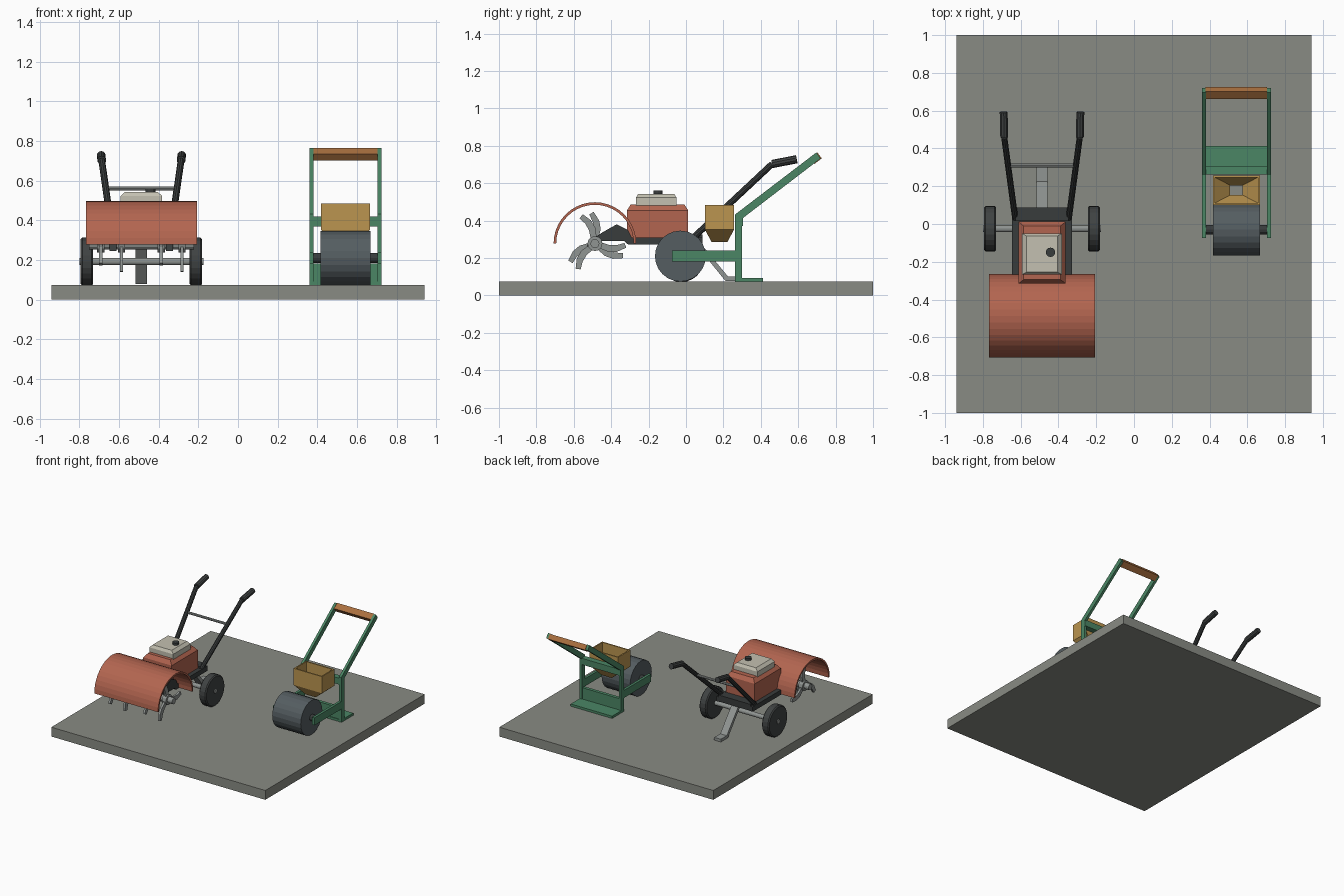
import bpy, bmesh
from math import sin, cos, pi, radians
from mathutils import Vector, Matrix

if "Cube" in bpy.data.objects:
    bpy.data.objects.remove(bpy.data.objects["Cube"])

MATS = {}
COLOURS = {
    "slab": (0.25, 0.26, 0.23), "red": (0.45, 0.13, 0.08), "dark": (0.04, 0.045, 0.045),
    "rubber": (0.05, 0.055, 0.055), "steel": (0.28, 0.3, 0.29), "cream": (0.55, 0.53, 0.44),
    "green": (0.07, 0.24, 0.13), "tan": (0.5, 0.3, 0.08), "wood": (0.4, 0.16, 0.05),
    "iron": (0.09, 0.11, 0.12),
}


def finish(name, bm, colour, smooth=False):
    bmesh.ops.recalc_face_normals(bm, faces=bm.faces)
    me = bpy.data.meshes.new(name)
    bm.to_mesh(me)
    bm.free()
    ob = bpy.data.objects.new(name, me)
    bpy.context.collection.objects.link(ob)
    if colour not in MATS:
        MATS[colour] = bpy.data.materials.new(colour)
        MATS[colour].diffuse_color = (*COLOURS[colour], 1)
    me.materials.append(MATS[colour])
    return ob


def box(name, x, y, z, colour):
    return prism(name, [(y[0], z[0]), (y[1], z[0]), (y[1], z[1]), (y[0], z[1])], x[0], x[1], colour)


def prism(name, pts, x0, x1, colour):
    """Side profile of (y, z) points extruded along x."""
    bm = bmesh.new()
    f = bm.faces.new([bm.verts.new((x0, y, z)) for y, z in pts])
    ext = bmesh.ops.extrude_face_region(bm, geom=[f])["geom"]
    bmesh.ops.translate(bm, vec=(x1 - x0, 0, 0), verts=[v for v in ext if isinstance(v, bmesh.types.BMVert)])
    return finish(name, bm, colour)


def rod(name, a, b, r, colour, sides=12, bevel=0):
    a, b = Vector(a), Vector(b)
    bm = bmesh.new()
    bmesh.ops.create_cone(bm, cap_ends=True, segments=sides, radius1=r, radius2=r, depth=(b - a).length)
    if bevel:
        rim = [e for e in bm.edges if abs(e.verts[0].co.z - e.verts[1].co.z) < 1e-5]
        bmesh.ops.bevel(bm, geom=rim, offset=bevel, segments=1, affect='EDGES')
    rot = (b - a).to_track_quat('Z', 'Y').to_matrix().to_4x4()
    bm.transform(Matrix.Translation((a + b) / 2) @ rot)
    return finish(name, bm, colour)


def loft(name, rings, colour, caps=(True, True)):
    """Stacked rectangles given as (x0, x1, y0, y1, z)."""
    bm = bmesh.new()
    loops = [[bm.verts.new(p) for p in ((a, c, z), (b, c, z), (b, d, z), (a, d, z))] for a, b, c, d, z in rings]
    for lo, hi in zip(loops, loops[1:]):
        for i in range(4):
            j = (i + 1) % 4
            bm.faces.new((lo[i], lo[j], hi[j], hi[i]))
    if caps[0]:
        bm.faces.new(loops[0])
    if caps[1]:
        bm.faces.new(loops[-1])
    return finish(name, bm, colour)


# Ground slab
box("ground_slab", (-0.94, 0.94), (-1, 1), (0, 0.074), "slab")

# ---- Tiller ----
T = -0.487
TY, TZ = -0.487, 0.277

# Arched hood over the tines
arc = [(i * pi / 20) for i in range(21)]
hood = [(TY + 0.221 * cos(a), TZ + 0.221 * sin(a)) for a in arc]
hood += [(TY + 0.207 * cos(a), TZ + 0.207 * sin(a)) for a in reversed(arc)]
prism("tine_hood", hood, T - 0.28, T + 0.28, "red")

# Tine shaft with four rotors of three curved blades
rod("tine_shaft", (T - 0.265, TY, TZ), (T + 0.265, TY, TZ), 0.024, "steel")
blade = [(0.02, -0.016), (0.08, -0.024), (0.125, -0.012), (0.168, 0.022),
         (0.152, 0.044), (0.115, 0.022), (0.075, 0.012), (0.02, 0.016)]
for k, dx in enumerate((-0.205, -0.1, 0.1, 0.205)):
    rod("rotor_hub", (T + dx - 0.018, TY, TZ), (T + dx + 0.018, TY, TZ), 0.04, "steel")
    for n in range(3):
        a = radians(105 + 120 * n - (20 if k % 2 == 0 else 0))
        pts = [(TY + u * cos(a) - v * sin(a), TZ + u * sin(a) + v * cos(a)) for u, v in blade]
        prism("tine_blade", pts, T + dx - 0.008, T + dx + 0.008, "steel")

# Chassis rails, rear plate and engine bed
rail = [(-0.54, 0.245), (-0.515, 0.29), (-0.45, 0.335), (-0.37, 0.38), (-0.31, 0.35), (-0.29, 0.31),
        (0.087, 0.31), (0.087, 0.272), (-0.31, 0.272), (-0.33, 0.29), (-0.46, 0.29)]
for s in (-1, 1):
    x = sorted((T + s * 0.125, T + s * 0.16))
    prism("chassis_rail", rail, x[0], x[1], "dark")
box("rear_plate", (T - 0.14, T + 0.14), (0.016, 0.087), (0.274, 0.325), "dark")
box("engine_bed", (T - 0.13, T + 0.13), (-0.31, 0.03), (0.28, 0.31), "dark")

# Engine block, fuel tank and cap
loft("engine_block", [(T - 0.125, T + 0.125, -0.315, 0.012, 0.31), (T - 0.125, T + 0.125, -0.315, 0.012, 0.455),
                      (T - 0.098, T + 0.098, -0.295, -0.01, 0.487)], "red")
loft("fuel_tank", [(T - 0.105, T + 0.105, -0.268, -0.05, 0.48), (T - 0.105, T + 0.105, -0.268, -0.05, 0.522),
                   (T - 0.083, T + 0.083, -0.255, -0.063, 0.543)], "cream")
rod("fuel_cap", (T + 0.045, -0.15, 0.54), (T + 0.045, -0.15, 0.56), 0.025, "dark")

# Wheels and axle
rod("wheel_axle", (T - 0.312, -0.025, 0.192), (T + 0.312, -0.025, 0.192), 0.0175, "steel")
for s in (-1, 1):
    rod("wheel", (T + s * 0.243, -0.025, 0.192), (T + s * 0.306, -0.025, 0.192), 0.121, "rubber", 24, 0.008)

# Handlebars, grips and cross brace
for s in (-1, 1):
    bend = (T + s * 0.2, 0.46, 0.702)
    rod("handlebar", (T + s * 0.142, 0.03, 0.3), bend, 0.017, "dark", 10)
    rod("handle_grip", bend, (T + s * 0.203, 0.592, 0.728), 0.022, "rubber", 10)
rod("handle_brace", (T - 0.18, 0.31, 0.56), (T + 0.18, 0.31, 0.56), 0.01, "steel", 8)

# Drag stake behind the axle
prism("drag_stake", [(0.03, 0.3), (0.06, 0.3), (0.225, 0.1), (0.3, 0.1), (0.3, 0.078), (0.21, 0.078)],
      T - 0.029, T + 0.029, "steel")

# ---- Seed roller ----
R = 0.542
rod("roller_drum", (R - 0.125, -0.03, 0.21), (R + 0.125, -0.03, 0.21), 0.136, "iron", 24)
rod("roller_axle", (R - 0.165, -0.03, 0.21), (R + 0.165, -0.03, 0.21), 0.025, "dark")

# Side arms and bent uprights
upright = [(0.262, 0.075), (0.3, 0.075), (0.3, 0.41), (0.72, 0.732), (0.697, 0.764), (0.262, 0.432)]
for s in (-1, 1):
    x = sorted((R + s * 0.162, R + s * 0.182))
    box("side_arm", x, (-0.075, 0.3), (0.18, 0.24), "green")
    prism("upright", upright, x[0], x[1], "green")

# Cross beam, lower panel and foot plate
box("cross_beam", (R - 0.18, R + 0.18), (0.262, 0.306), (0.37, 0.42), "green")
box("lower_panel", (R - 0.18, R + 0.18), (0.27, 0.296), (0.076, 0.182), "green")
box("foot_plate", (R - 0.182, R + 0.182), (0.265, 0.413), (0.074, 0.092), "green")

# Wooden push grip, tilted with the handles
d, n = Vector((0.8, 0.6)), Vector((-0.6, 0.8))
c = Vector((0.694, 0.733))
grip = [c + d * (i * 0.025) + n * (j * 0.02) for i, j in ((-1, -1), (1, -1), (1, 1), (-1, 1))]
prism("push_grip", [tuple(p) for p in grip], R - 0.163, R + 0.163, "wood")

# Open hopper with funnel bottom (outer skin down, inner skin back up)
hx, hy = R, 0.179


def ring(a, b, z):
    return (hx - a, hx + a, hy - b, hy + b, z)


outer = [ring(0.044, 0.042, 0.285), ring(0.124, 0.078, 0.352), ring(0.124, 0.078, 0.484)]
inner = [ring(0.114, 0.068, 0.484), ring(0.114, 0.068, 0.357), ring(0.033, 0.026, 0.285)]
loft("seed_hopper", outer + inner + outer[:1], "tan", (False, False))
for ob in [bpy.data.objects["seed_hopper"]]:
    bm = bmesh.new()
    bm.from_mesh(ob.data)
    bmesh.ops.remove_doubles(bm, verts=bm.verts, dist=1e-5)
    bmesh.ops.recalc_face_normals(bm, faces=bm.faces)
    bm.to_mesh(ob.data)
    bm.free()

for m in bpy.data.materials:
    if m.users and not m.is_grease_pencil:
        m.use_nodes = True
        m.node_tree.nodes["Principled BSDF"].inputs["Base Color"].default_value = m.diffuse_color
